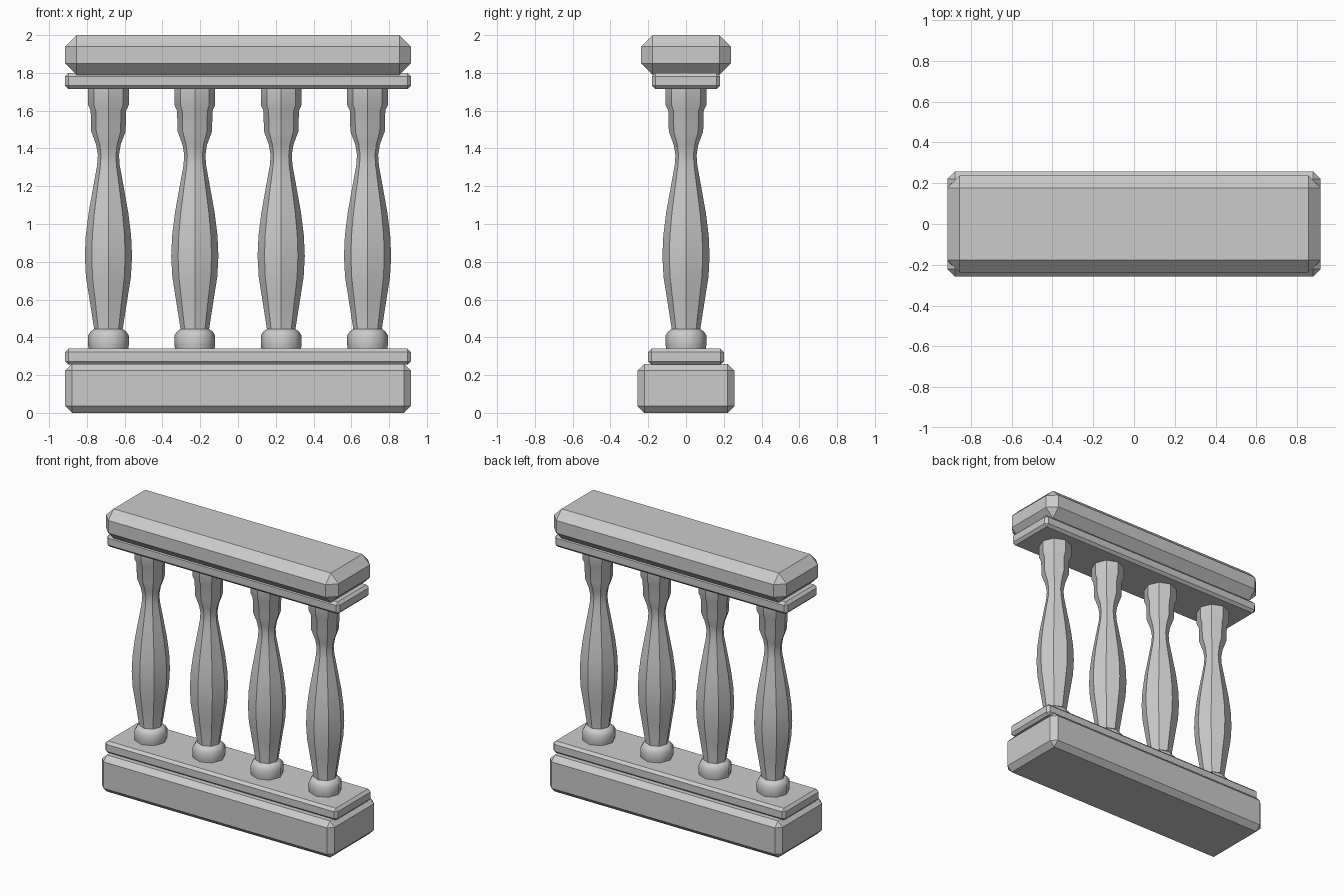
import bpy, bmesh
from math import cos, sin, pi, radians

if "Cube" in bpy.data.objects:
    bpy.data.objects.remove(bpy.data.objects["Cube"])


def finish(bm, name):
    bmesh.ops.recalc_face_normals(bm, faces=bm.faces)
    mesh = bpy.data.meshes.new(name)
    bm.to_mesh(mesh)
    bm.free()
    obj = bpy.data.objects.new(name, mesh)
    bpy.context.collection.objects.link(obj)
    return obj


def slab(name, half_x, half_y, z0, z1, chamfer):
    """Box with every edge chamfered."""
    bm = bmesh.new()
    bmesh.ops.create_cube(bm, size=1)
    for v in bm.verts:
        v.co = (v.co.x * 2 * half_x, v.co.y * 2 * half_y,
                (z0 + z1) / 2 + v.co.z * (z1 - z0))
    bmesh.ops.bevel(bm, geom=bm.edges[:], offset=chamfer, segments=1,
                    affect='EDGES')
    return finish(bm, name)


def turned(name, x, profile, angle, sides=8):
    """Capped eight-sided turning from (radius, z) pairs."""
    bm = bmesh.new()
    rings = [[bm.verts.new((x + r * cos(2 * pi * i / sides),
                            r * sin(2 * pi * i / sides), z))
              for i in range(sides)] for r, z in profile]
    for a, b in zip(rings, rings[1:]):
        for i in range(sides):
            j = (i + 1) % sides
            bm.faces.new((a[i], a[j], b[j], b[i]))
    bm.faces.new(rings[0])
    bm.faces.new(rings[-1])
    obj = finish(bm, name)
    bpy.ops.object.select_all(action='DESELECT')
    obj.select_set(True)
    bpy.context.view_layer.objects.active = obj
    bpy.ops.object.shade_smooth_by_angle(angle=radians(angle))
    return obj


# Base and handrail slabs
slab("plinth", 0.915, 0.257, 0.0, 0.26, 0.036)
slab("lower_rail", 0.915, 0.20, 0.255, 0.34, 0.018)
slab("upper_rail", 0.915, 0.18, 1.714, 1.80, 0.018)
slab("handrail", 0.915, 0.237, 1.79, 2.0, 0.06)

# Balusters: vase-shaped shaft on a rounded foot
shaft = [(0.075, 0.40), (0.075, 0.44), (0.100, 0.60), (0.119, 0.72),
         (0.125, 0.83), (0.120, 0.94), (0.105, 1.06), (0.080, 1.20),
         (0.060, 1.31), (0.056, 1.365), (0.065, 1.42), (0.091, 1.49),
         (0.094, 1.60), (0.108, 1.63), (0.108, 1.72)]
foot = [(0.104, 0.335), (0.108, 0.36), (0.108, 0.41), (0.095, 0.43),
        (0.075, 0.445)]
for n in range(4):
    x = -0.686 + n * 0.4573
    turned(f"baluster_shaft_{n + 1}", x, shaft, 30)
    turned(f"baluster_foot_{n + 1}", x, foot, 60)
